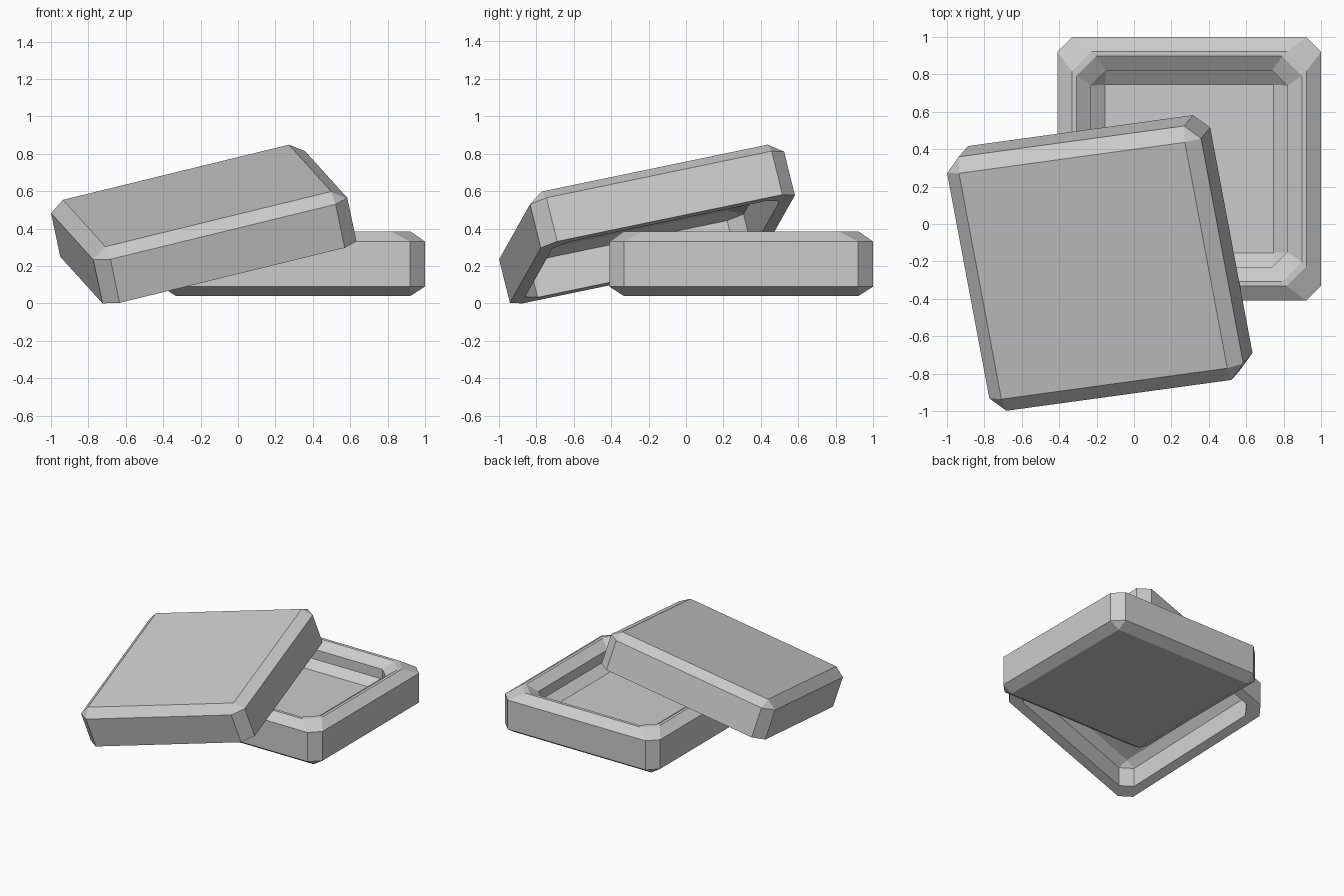
import bpy, bmesh
from mathutils import Matrix, Vector

if "Cube" in bpy.data.objects:
    bpy.data.objects.remove(bpy.data.objects["Cube"])

HALF = 0.705  # half the outer width of both trays


def ring_points(inset, cut, z):
    """Square ring with cut corners, eight points."""
    h = HALF - inset
    k = h - cut
    return [(h, -k, z), (h, k, z), (k, h, z), (-k, h, z),
            (-h, k, z), (-h, -k, z), (-k, -h, z), (k, -h, z)]


def tray(name, rings, matrix):
    """Skin a list of (inset, corner cut, z) rings and cap both ends."""
    bm = bmesh.new()
    loops = [[bm.verts.new(p) for p in ring_points(*r)] for r in rings]
    for a, b in zip(loops, loops[1:]):
        for i in range(8):
            j = (i + 1) % 8
            bm.faces.new((a[i], a[j], b[j], b[i]))
    bm.faces.new(loops[0][::-1])
    bm.faces.new(loops[-1])
    bmesh.ops.remove_doubles(bm, verts=bm.verts, dist=0.0005)
    bmesh.ops.recalc_face_normals(bm, faces=bm.faces)
    mesh = bpy.data.meshes.new(name)
    bm.to_mesh(mesh)
    bm.free()
    obj = bpy.data.objects.new(name, mesh)
    obj.matrix_world = matrix
    bpy.context.collection.objects.link(obj)
    return obj


# Box base: outer wall, bevelled rim, inner wall, thick floor
tray("box_base", [
    (0.078, 0.0, 0.04), (0, 0.08, 0.09), (0, 0.08, 0.33),
    (0.078, 0.105, 0.385), (0.103, 0.105, 0.385),
    (0.18, 0.08, 0.33), (0.18, 0.08, 0.25), (0.255, 0.0, 0.195),
], Matrix.Translation((0.295, 0.295, 0)))

# Lid: hollow underneath, leaning on the base; z = 0 is its top face
x_axis = Vector((0.963, 0.132, 0.235)).normalized()
z_axis = x_axis.cross(Vector((-0.18, 0.964, 0.20))).normalized()
y_axis = z_axis.cross(x_axis)
tilt = Matrix((x_axis, y_axis, z_axis)).transposed().to_4x4()
tray("box_lid", [
    (0.078, 0.0, 0), (0, 0.08, -0.055), (0, 0.08, -0.30),
    (0.075, 0.08, -0.30), (0.075, 0.08, -0.10), (0.15, 0.0, -0.065),
], Matrix.Translation((-0.2185, -0.25, 0.576)) @ tilt)
